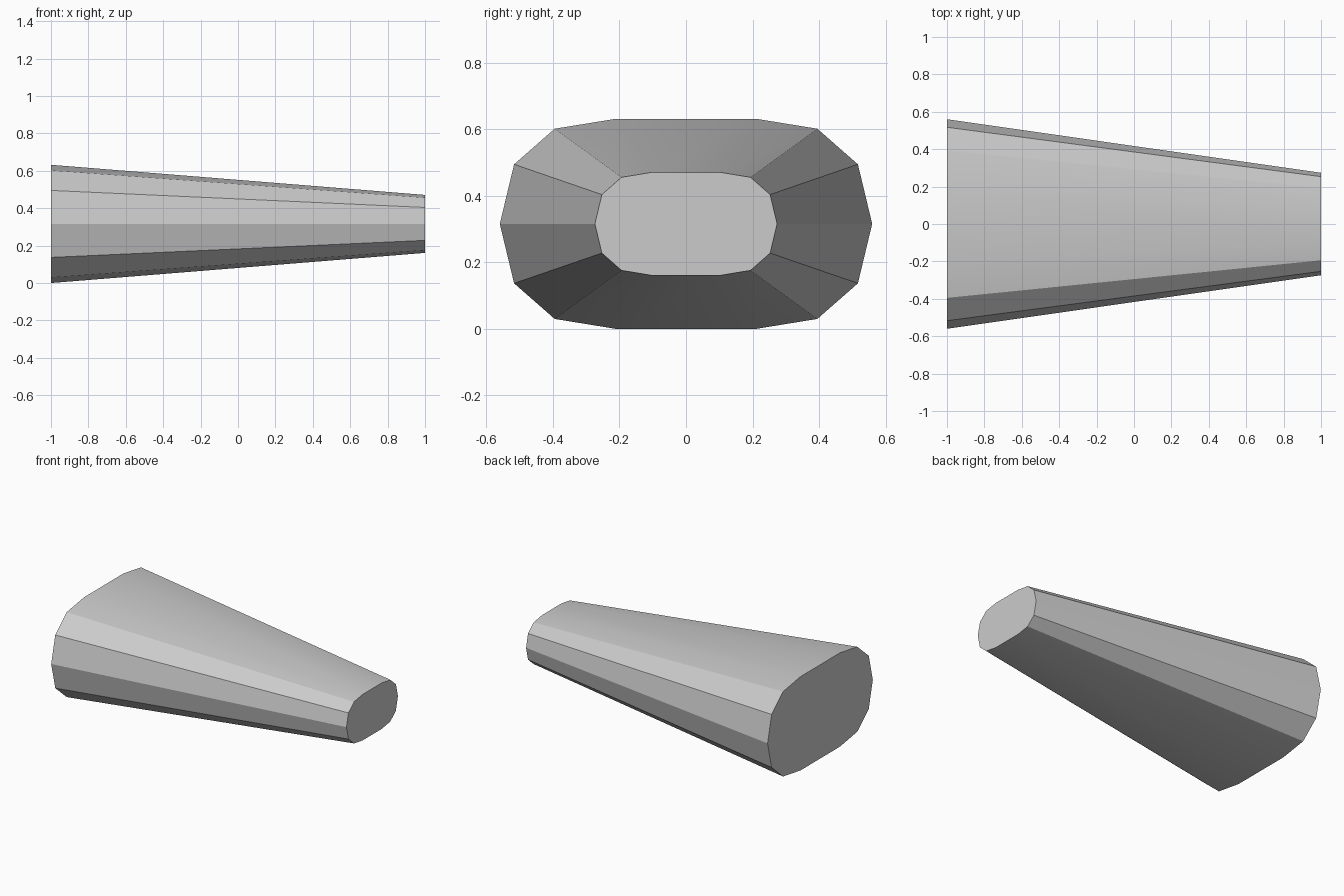
import bpy
import bmesh
import math

cube = bpy.data.objects.get("Cube")
if cube:
    bpy.data.objects.remove(cube, do_unlink=True)

# Flat colour
grey = bpy.data.materials.new("light grey")
grey.use_nodes = True
colour = (0.6, 0.6, 0.6, 1)
grey.diffuse_color = colour
grey.node_tree.nodes["Principled BSDF"].inputs["Base Color"].default_value = colour

CENTRE_Z = 0.316


def full_section(quarter):
    """Mirror a quarter outline (side to top) into a closed loop."""
    upper = quarter + [(-y, z) for y, z in reversed(quarter[1:])]
    upper.append((-quarter[0][0], 0))
    return upper + [(y, -z) for y, z in reversed(upper[1:-1])]


# Rounded-rectangle sections at the wide and narrow ends
wide = full_section([(0.56, 0), (0.517, 0.179), (0.395, 0.286), (0.21, 0.316)])
narrow = full_section([(0.274, 0), (0.253, 0.088), (0.194, 0.14), (0.103, 0.155)])

# Tapered body lofted between the two sections, with closed ends
bm = bmesh.new()
rings = [[bm.verts.new((x, y, CENTRE_Z + z)) for y, z in section]
         for x, section in ((-1, wide), (1, narrow))]
count = len(wide)
for i in range(count):
    j = (i + 1) % count
    bm.faces.new((rings[0][i], rings[0][j], rings[1][j], rings[1][i]))
for ring in rings:
    bm.faces.new(ring)
bmesh.ops.recalc_face_normals(bm, faces=bm.faces)

mesh = bpy.data.meshes.new("tapered_body")
bm.to_mesh(mesh)
bm.free()
mesh.materials.append(grey)
body = bpy.data.objects.new("tapered_body", mesh)
bpy.context.collection.objects.link(body)

# Smooth the gentle bends and keep the corner edges crisp
bpy.ops.object.select_all(action='DESELECT')
body.select_set(True)
bpy.context.view_layer.objects.active = body
bpy.ops.object.shade_smooth_by_angle(angle=math.radians(26))
